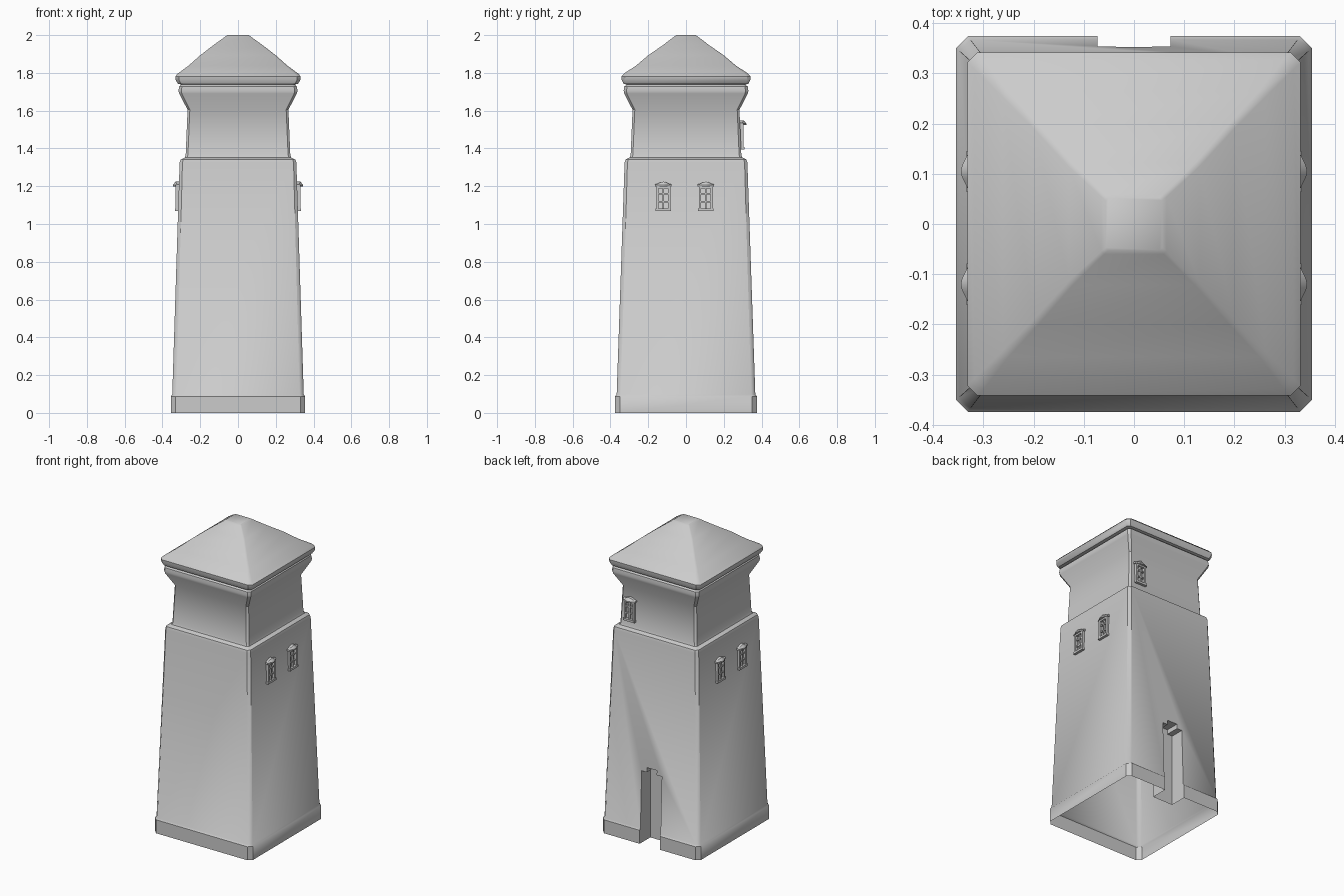
import bpy, bmesh, math
from mathutils import Matrix, Vector

if "Cube" in bpy.data.objects:
    bpy.data.objects.remove(bpy.data.objects["Cube"])

stone = bpy.data.materials.new("plain_grey")
stone.diffuse_color = (0.6, 0.6, 0.6, 1)
stone.use_nodes = True
stone.node_tree.nodes["Principled BSDF"].inputs["Base Color"].default_value = stone.diffuse_color


def finish(bm, name, angle=None):
    bmesh.ops.recalc_face_normals(bm, faces=bm.faces)
    me = bpy.data.meshes.new(name)
    bm.to_mesh(me)
    bm.free()
    ob = bpy.data.objects.new(name, me)
    bpy.context.collection.objects.link(ob)
    me.materials.append(stone)
    if angle:
        smooth(ob, angle)
    return ob


def smooth(ob, angle):
    bpy.ops.object.select_all(action='DESELECT')
    ob.select_set(True)
    bpy.context.view_layer.objects.active = ob
    bpy.ops.object.shade_smooth_by_angle(angle=math.radians(angle))


def ring(bm, hx, hy, z, c):
    """Rectangle with cut corners."""
    pts = [(hx, hy - c), (hx - c, hy), (c - hx, hy), (-hx, hy - c),
           (-hx, c - hy), (c - hx, -hy), (hx - c, -hy), (hx, c - hy)]
    return [bm.verts.new((x, y, z)) for x, y in pts]


# Tower body and roof: half width, half depth, height, corner cut
profile = [
    (.355, .375, 0, .025), (.355, .375, .088, .025), (.348, .367, .098, .022),
    (.309, .325, 1.325, .015), (.304, .320, 1.341, .015),
    (.282, .298, 1.352, .012), (.277, .293, 1.365, .012),
    (.267, .283, 1.605, .012), (.311, .327, 1.69, .014),
    (.315, .330, 1.705, .015), (.312, .327, 1.727, .015),
    (.300, .314, 1.738, .015), (.318, .330, 1.742, .016),
    (.330, .340, 1.762, .018), (.332, .342, 1.782, .02),
    (.318, .328, 1.797, .02), (.262, .265, 1.838, .012),
    (.200, .200, 1.893, .01), (.130, .122, 1.947, .008),
    (.065, .060, 1.994, .006), (.056, .052, 2.0, .005),
]
bm = bmesh.new()
rings = [ring(bm, *p) for p in profile]
for a, b in zip(rings, rings[1:]):
    for i in range(8):
        j = (i + 1) % 8
        bm.faces.new((a[i], a[j], b[j], b[i]))
bm.faces.new(rings[0][::-1])
bm.faces.new(rings[-1])
tower = finish(bm, "tower")

# Doorway recess at the back, with a raised notch in its head
bm = bmesh.new()
outline = [(-.073, -.1), (.073, -.1), (.073, .47), (.036, .47),
           (.036, .5), (-.036, .5), (-.036, .47), (-.073, .47)]
face = bm.faces.new([bm.verts.new((x, .265, z)) for x, z in outline])
ext = bmesh.ops.extrude_face_region(bm, geom=[face])
bmesh.ops.translate(bm, vec=(0, .3, 0),
                    verts=[v for v in ext["geom"] if isinstance(v, bmesh.types.BMVert)])
cutter = finish(bm, "doorway_cutter")
cutter.hide_render = True
mod = tower.modifiers.new("doorway", 'BOOLEAN')
mod.operation = 'DIFFERENCE'
mod.solver = 'EXACT'
mod.object = cutter
bpy.context.view_layer.objects.active = tower
bpy.ops.object.modifier_apply(modifier=mod.name)
bpy.data.objects.remove(cutter)

# Underside is open
bm = bmesh.new()
bm.from_mesh(tower.data)
bottom = [f for f in bm.faces if f.calc_center_median().z < .001]
bmesh.ops.delete(bm, geom=bottom, context='FACES')
bm.to_mesh(tower.data)
bm.free()
smooth(tower, 38)


def box(bm, u0, u1, w0, w1, v0, v1):
    m = Matrix.Translation(((u0 + u1) / 2, (w0 + w1) / 2, (v0 + v1) / 2)) @ \
        Matrix.Diagonal((u1 - u0, w1 - w0, v1 - v0, 1))
    bmesh.ops.create_cube(bm, size=1, matrix=m)


def window(name, place, turn):
    """Framed window: u across, w outward, v up from the sill."""
    bm = bmesh.new()
    for s in (-1, 1):                                   # stiles
        box(bm, *sorted((s * .026, s * .037)), -.02, .014, 0, .125)
    box(bm, -.004, .004, -.02, .010, .005, .125)        # middle bar
    for v in (.045, .088):                              # cross bars
        box(bm, -.03, .03, -.02, .010, v - .004, v + .004)
    box(bm, -.041, .041, -.02, .018, -.004, .010)       # sill
    box(bm, -.037, .037, -.02, .014, .115, .128)        # head
    # curved, peaked hood
    sect = []
    for i in range(13):
        t = i / 6 - 1
        bulge = (1 + math.cos(math.pi * t)) / 2
        u, front, top = t * .044, .014 + .015 * bulge, .137 + .014 * bulge
        sect.append([bm.verts.new(p) for p in (
            (u, -.02, .125), (u, front, .125), (u, front, .133),
            (u, front * .5, top), (u, -.02, top))])
    for a, b in zip(sect, sect[1:]):
        for i in range(5):
            j = (i + 1) % 5
            bm.faces.new((a[i], a[j], b[j], b[i]))
    bm.faces.new(sect[0])
    bm.faces.new(sect[-1])
    bm.transform(Matrix.Translation(Vector(place)) @ Matrix.Rotation(turn, 4, 'Z'))
    finish(bm, name, 35)


# Two windows on each side, one high at the back
for side, turn, label in ((1, -math.pi / 2, "right"), (-1, math.pi / 2, "left")):
    for n, y in enumerate((-.12, .105), 1):
        window(f"{label}_window_{n}", (side * .316, y, 1.073), turn)
window("back_window", (.2, .291, 1.398), 0)
